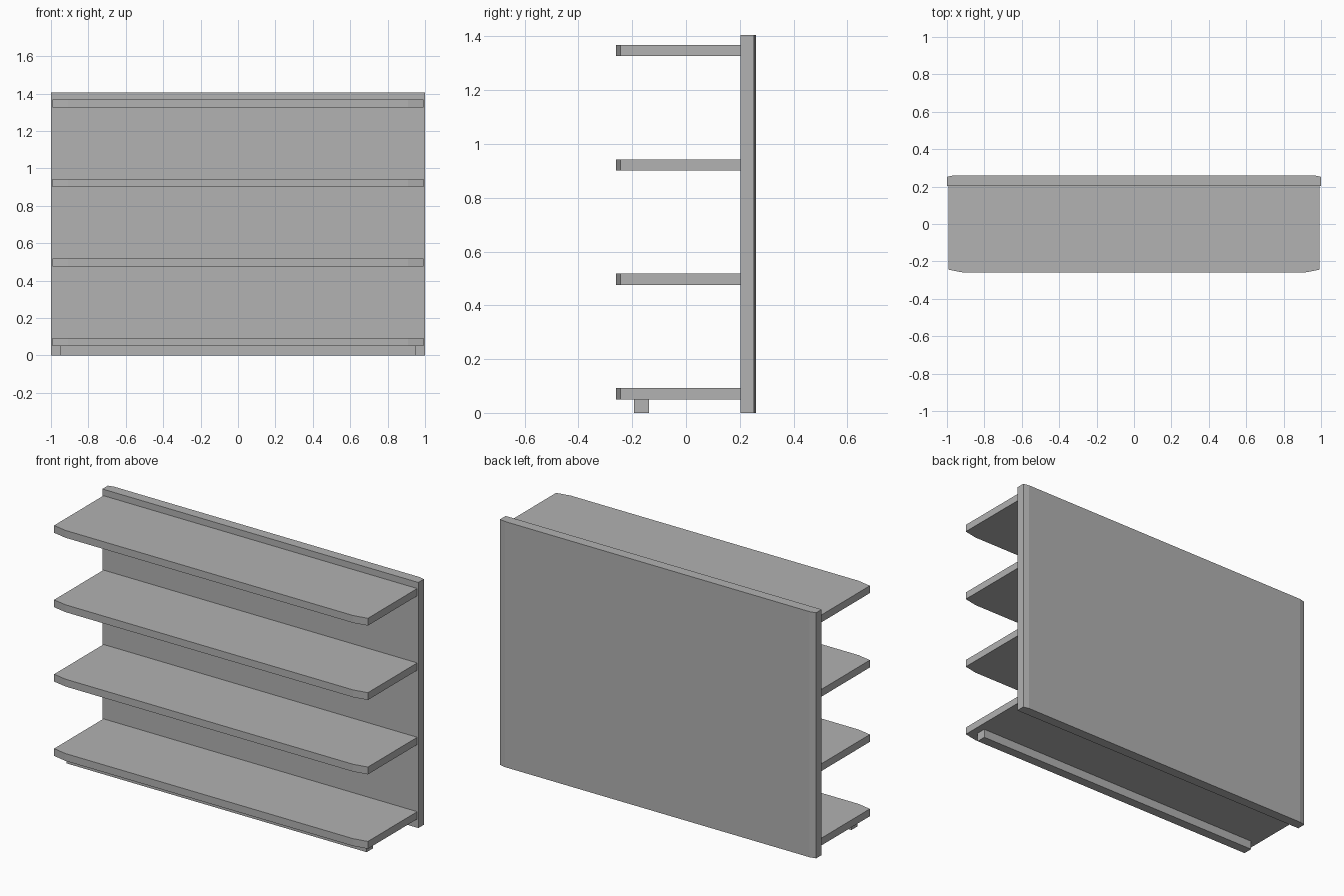
import bpy
import bmesh

cube = bpy.data.objects.get("Cube")
if cube:
    bpy.data.objects.remove(cube, do_unlink=True)

# Single flat grey finish
grey = bpy.data.materials.new("grey_finish")
grey.use_nodes = True
colour = (0.445, 0.445, 0.445, 1)
grey.diffuse_color = colour
grey.node_tree.nodes["Principled BSDF"].inputs["Base Color"].default_value = colour


def slab(name, half_outline, z0, z1):
    """Extrude an outline, given as its +x half and mirrored, from z0 to z1."""
    outline = half_outline + [(-x, y) for x, y in reversed(half_outline)]
    bm = bmesh.new()
    base = bm.faces.new([bm.verts.new((x, y, z0)) for x, y in outline])
    top = bmesh.ops.extrude_face_region(bm, geom=[base])["geom"]
    moved = [v for v in top if isinstance(v, bmesh.types.BMVert)]
    bmesh.ops.translate(bm, verts=moved, vec=(0, 0, z1 - z0))
    bmesh.ops.recalc_face_normals(bm, faces=bm.faces)
    mesh = bpy.data.meshes.new(name)
    bm.to_mesh(mesh)
    bm.free()
    mesh.materials.append(grey)
    obj = bpy.data.objects.new(name, mesh)
    bpy.context.collection.objects.link(obj)
    return obj


# Back panel with shallow chamfers along its rear side edges
slab("back_panel", [(1, 0.202), (1, 0.252), (0.965, 0.26)], 0, 1.405)

# Four shelves with clipped front corners
for i in range(4):
    bottom = 0.05 + i * 0.4255
    slab(f"shelf_{i + 1}", [(0.91, -0.26), (0.993, -0.244), (0.993, 0.202)],
         bottom, bottom + 0.042)

# Long foot rail under the lowest shelf
slab("foot_rail", [(0.95, -0.194), (0.95, -0.138)], 0, 0.05)
